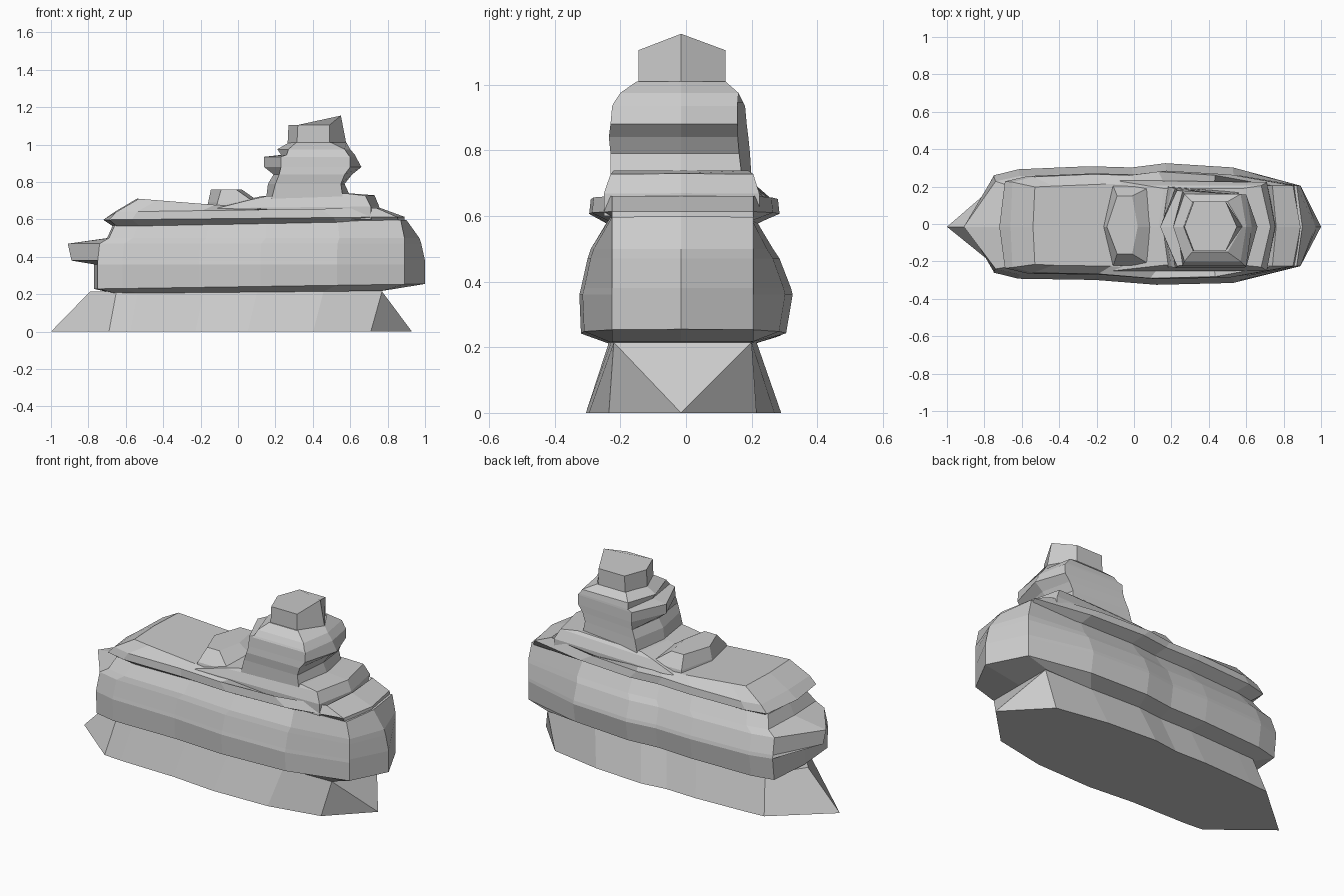
import bpy, bmesh

MID = -0.015  # y of the pointed ends


def loft(name, rings, crease_x=9.0):
    """Skin a stack of equal-count outlines and close both ends.
    Faces beyond crease_x are split into triangles."""
    bm = bmesh.new()
    loops = [[bm.verts.new(p) for p in r] for r in rings]
    n = len(loops[0])
    for a, b in zip(loops, loops[1:]):
        for i in range(n):
            j = (i + 1) % n
            bm.faces.new((a[i], a[j], b[j], b[i]))
    bm.faces.new(loops[0][::-1])
    bm.faces.new(loops[-1])
    bmesh.ops.recalc_face_normals(bm, faces=bm.faces)
    split = [f for f in bm.faces if f.calc_center_median().x > crease_x]
    if split:
        bmesh.ops.triangulate(bm, faces=split, quad_method='LONG_EDGE')
    me = bpy.data.meshes.new(name)
    bm.to_mesh(me)
    bm.free()
    ob = bpy.data.objects.new(name, me)
    bpy.context.collection.objects.link(ob)
    return ob


def slab(z, xl, xlc, xrc, xr, yf, yb, tilt=0.0, end=0.21, blunt=0.80):
    """Long outline: pointed ends, irregular front and back sides."""
    def mix(t):
        return xlc + (xrc - xlc) * t
    pts = [(xl, MID), (xlc, -yf * blunt), (mix(0.08), -yf * 0.90),
           (mix(0.33), -yf * 0.92), (mix(0.53), -yf), (mix(0.78), -yf * 0.97),
           (xrc, -end - 0.015), (xr, MID), (xrc, end - 0.005),
           (mix(0.78), yb * 0.93), (mix(0.56), yb), (mix(0.45), yb * 0.93),
           (mix(0.31), yb * 0.95), (mix(0.08), yb * 0.90), (xlc, yb * blunt)]
    return [(x, y, z + tilt * x) for x, y in pts]


def hexa(z, xl, xlc, xrc, xr, yf, yb, tilt=0.0, peak=0.0, back=1.0):
    """Six-sided outline for the smaller upper rocks."""
    pts = [(xl, MID), (xlc, -yf), (xrc, -yf), (xr, MID), (xrc, yb * back), (xlc, yb)]
    ring = [(x, y, z + tilt * (x - xl)) for x, y in pts]
    ring[3] = (xr, MID, ring[3][2] + peak)
    return ring


# Flared foot
loft("rock_base", [
    slab(0.0, -1.0, -0.69, 0.71, 0.93, 0.305, 0.29, end=0.22, blunt=0.87),
    slab(0.215, -0.79, -0.65, 0.77, 0.77, 0.235, 0.215, end=0.205, blunt=0.87),
], crease_x=0.72)

# Thick main stratum with the overhanging left ledge
loft("main_stratum", [
    slab(0.21, -0.66, -0.65, 0.77, 0.77, 0.235, 0.21, 0.01),
    slab(0.24, -0.77, -0.75, 0.89, 1.0, 0.32, 0.305, 0.015),
    slab(0.36, -0.77, -0.75, 0.89, 1.0, 0.325, 0.325),
    slab(0.38, -0.89, -0.75, 0.89, 1.0, 0.32, 0.32),
    slab(0.47, -0.91, -0.74, 0.89, 0.98, 0.30, 0.285),
    slab(0.50, -0.70, -0.69, 0.89, 0.97, 0.29, 0.265),
    slab(0.58, -0.67, -0.66, 0.87, 0.90, 0.24, 0.215, 0.02),
])

# Thinner upper stratum, its top sloping down from the left crest
loft("upper_stratum", [
    slab(0.57, -0.66, -0.64, 0.86, 0.89, 0.235, 0.21, 0.02),
    slab(0.605, -0.72, -0.69, 0.85, 0.89, 0.295, 0.285, 0.01),
    slab(0.65, -0.66, -0.65, 0.74, 0.76, 0.29, 0.28, 0.015),
    slab(0.668, -0.54, -0.53, 0.70, 0.74, 0.245, 0.225, -0.08, blunt=0.88),
])

# Shelf carrying the tower
loft("shelf", [
    hexa(0.60, -0.17, -0.11, 0.71, 0.76, 0.25, 0.235, back=0.95),
    hexa(0.66, -0.17, -0.11, 0.71, 0.755, 0.25, 0.235, 0.01, back=0.95),
    hexa(0.705, 0.04, 0.07, 0.68, 0.73, 0.23, 0.205, 0.035),
    hexa(0.725, 0.13, 0.16, 0.58, 0.60, 0.22, 0.19, 0.03),
])

# Low boulder beside the tower
loft("small_boulder", [
    hexa(0.64, -0.17, -0.12, 0.11, 0.14, 0.23, 0.21),
    hexa(0.69, -0.16, -0.11, 0.09, 0.12, 0.22, 0.20),
    hexa(0.76, -0.145, -0.09, -0.01, 0.02, 0.16, 0.15),
])

# Layered tower
loft("tower", [
    hexa(0.71, 0.15, 0.18, 0.56, 0.60, 0.23, 0.20, 0.03, back=0.85),
    hexa(0.79, 0.16, 0.20, 0.55, 0.57, 0.23, 0.195, back=0.83),
    hexa(0.84, 0.19, 0.22, 0.57, 0.61, 0.235, 0.19, back=0.83),
    hexa(0.88, 0.14, 0.23, 0.60, 0.66, 0.23, 0.185, back=0.85),
    hexa(0.935, 0.14, 0.23, 0.60, 0.63, 0.225, 0.18, back=0.87),
    hexa(0.945, 0.23, 0.26, 0.59, 0.625, 0.22, 0.175, back=0.9),
    hexa(0.975, 0.21, 0.27, 0.57, 0.60, 0.20, 0.16),
    hexa(1.01, 0.27, 0.31, 0.50, 0.58, 0.15, 0.12),
])

# Capstone with one raised corner
loft("capstone", [
    hexa(1.0, 0.265, 0.315, 0.49, 0.58, 0.145, 0.12),
    hexa(1.105, 0.27, 0.32, 0.49, 0.55, 0.145, 0.12, peak=0.05),
])
